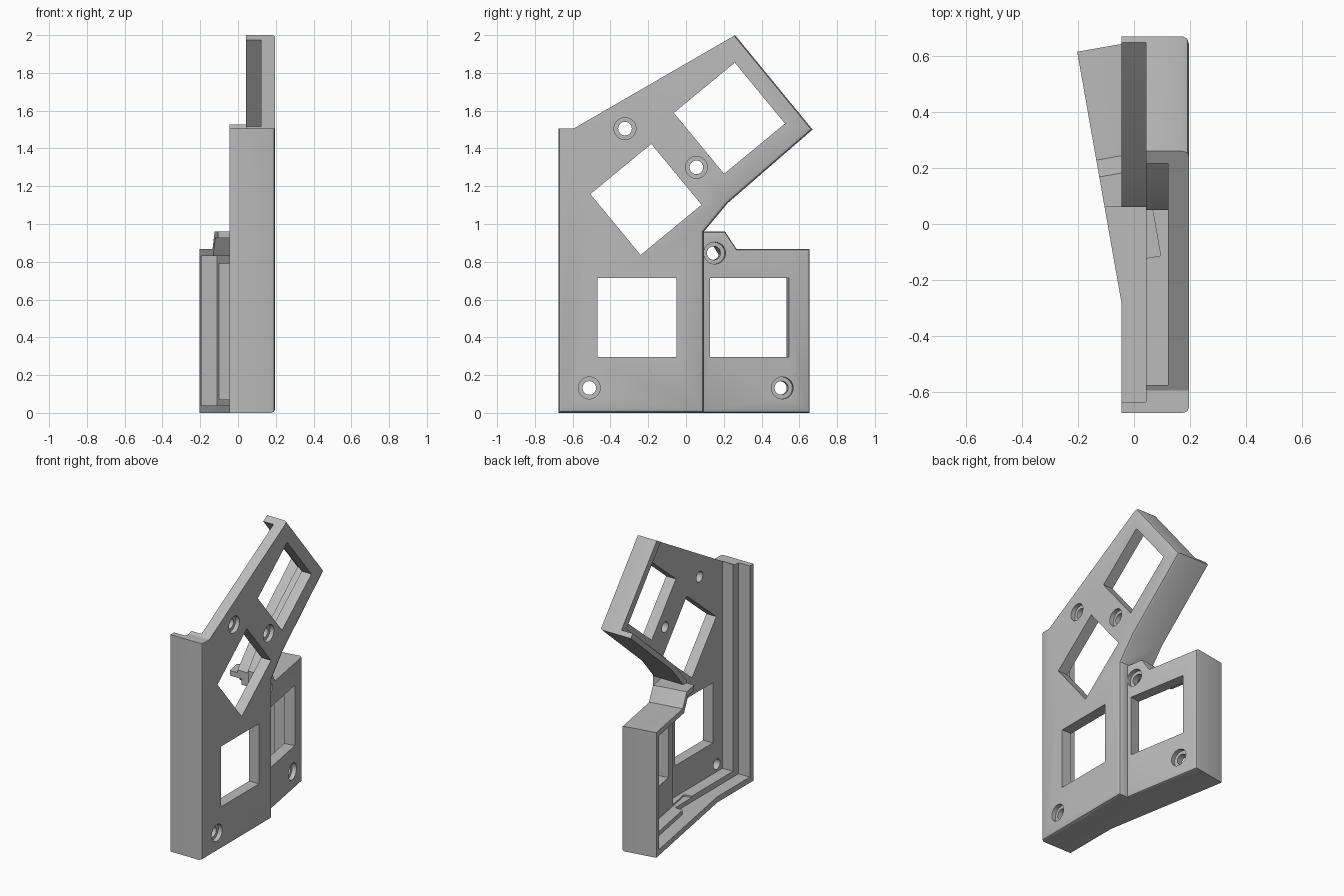
import bpy, bmesh, math
from mathutils import Matrix

if "Cube" in bpy.data.objects:
    bpy.data.objects.remove(bpy.data.objects["Cube"])

grey = bpy.data.materials.new("Light grey plastic")
grey.use_nodes = True
grey.diffuse_color = (0.5, 0.5, 0.5, 1)
grey.node_tree.nodes["Principled BSDF"].inputs["Base Color"].default_value = (0.5, 0.5, 0.5, 1)

DEPTH, FLOOR, LIP = 0.242, 0.167, 0.087   # local x: rim at 0, outer face at DEPTH
TILT = math.radians(10)
MAIN = Matrix.Translation((-0.045, 0, 0))
THUMB = (Matrix.Translation((-0.045, -0.28, 0)) @ Matrix.Rotation(TILT, 4, 'Z')
         @ Matrix.Diagonal((1, 1 / math.cos(TILT), 1, 1)) @ Matrix.Translation((0, 0.238, 0)))


def prism(name, outline, x0, x1, frame, chamfer=0, skip=()):
    """Extrude a (y, z) outline along x; optionally soften the outer face edges."""
    bm = bmesh.new()
    low = [bm.verts.new((x0, y, z)) for y, z in outline]
    high = [bm.verts.new((x1, y, z)) for y, z in outline]
    bm.faces.new(low)
    bm.faces.new(high)
    n = len(outline)
    for i in range(n):
        j = (i + 1) % n
        bm.faces.new((low[i], low[j], high[j], high[i]))
    bmesh.ops.recalc_face_normals(bm, faces=bm.faces)
    if chamfer:
        edges = [bm.edges.get((high[i], high[(i + 1) % n])) for i in range(n) if i not in skip]
        bmesh.ops.bevel(bm, geom=edges, offset=chamfer, segments=2, profile=0.5, affect='EDGES')
    bm.transform(frame)
    bmesh.ops.recalc_face_normals(bm, faces=bm.faces)
    mesh = bpy.data.meshes.new(name)
    bm.to_mesh(mesh)
    bm.free()
    mesh.materials.append(grey)
    ob = bpy.data.objects.new(name, mesh)
    bpy.context.scene.collection.objects.link(ob)
    return ob


def square(y, z, size, turn=0):
    r = size / math.sqrt(2)
    return [(y + r * math.cos(math.radians(turn + 45 + 90 * k)),
             z + r * math.sin(math.radians(turn + 45 + 90 * k))) for k in range(4)]


def circle(y, z, r, n=32):
    return [(y + r * math.cos(math.tau * k / n), z + r * math.sin(math.tau * k / n)) for k in range(n)]


# Main half shell, with an open cut along its upper left
case = prism("switch_case", [(-.675, 0), (.095, 0), (.095, .96), (.22, 1.11), (.67, 1.5),
                             (.26, 2), (-.595, 1.505), (-.675, 1.505)],
             0, DEPTH, MAIN, 0.022, skip=(5, 6))

# Tilted thumb shell, with its raised shoulder
thumb = prism("thumb_shell", [(-.238, 0), (.657, 0), (.657, .868), (.27, .868), (.21, .96), (-.238, .96)],
              0, DEPTH, THUMB, 0.018)

# Stepped hollows: deep pocket, then the wider rim pocket
cutters = [
    prism("main_pocket", [(-.575, .08), (.05, .08), (.05, 1), (.165, 1.15), (.593, 1.514),
                          (.143, 2.064), (-.575, 2.064)], -.5, FLOOR, MAIN),
    prism("main_rim", [(-.635, .04), (.06, .04), (.06, .98), (.2, 1.139), (.723, 1.592),
                       (.723, 2.1), (-.635, 2.1)], -.5, LIP, MAIN),
    prism("thumb_pocket", [(-.1, .07), (.565, .07), (.565, .79), (.23, .79), (.17, .885), (-.1, .885)],
          -.1, FLOOR, THUMB),
    prism("thumb_rim", [(-.1, .04), (.617, .04), (.617, .83), (.25, .83), (.19, .925), (-.1, .925)],
          -.1, LIP, THUMB),
]

# Square switch openings
for y, z, turn, frame in [(-.26, .505, 0, MAIN), (-.212, 1.13, 39.5, MAIN),
                          (.23, 1.56, 39.5, MAIN), (.335, .505, 0, THUMB)]:
    cutters.append(prism("switch_opening", square(y, z, .418, turn), .1, .4, frame))

# Screw holes with counterbores
for y, z, frame in [(-.323, 1.505, MAIN), (.055, 1.3, MAIN), (-.512, .132, MAIN),
                    (.152, .846, THUMB), (.51, .132, THUMB)]:
    cutters.append(prism("screw_hole", circle(y, z, .036), .1, .4, frame))
    cutters.append(prism("screw_seat", circle(y, z, .058), DEPTH - .03, .4, frame))

# Join the shells and cut everything out
bpy.context.view_layer.objects.active = case
for tool in [thumb] + cutters:
    mod = case.modifiers.new(tool.name, 'BOOLEAN')
    mod.operation = 'UNION' if tool is thumb else 'DIFFERENCE'
    mod.solver = 'EXACT'
    mod.object = tool
    bpy.ops.object.modifier_apply(modifier=mod.name)
    bpy.data.objects.remove(tool)

case.select_set(True)
bpy.ops.object.shade_smooth_by_angle(angle=math.radians(30))
